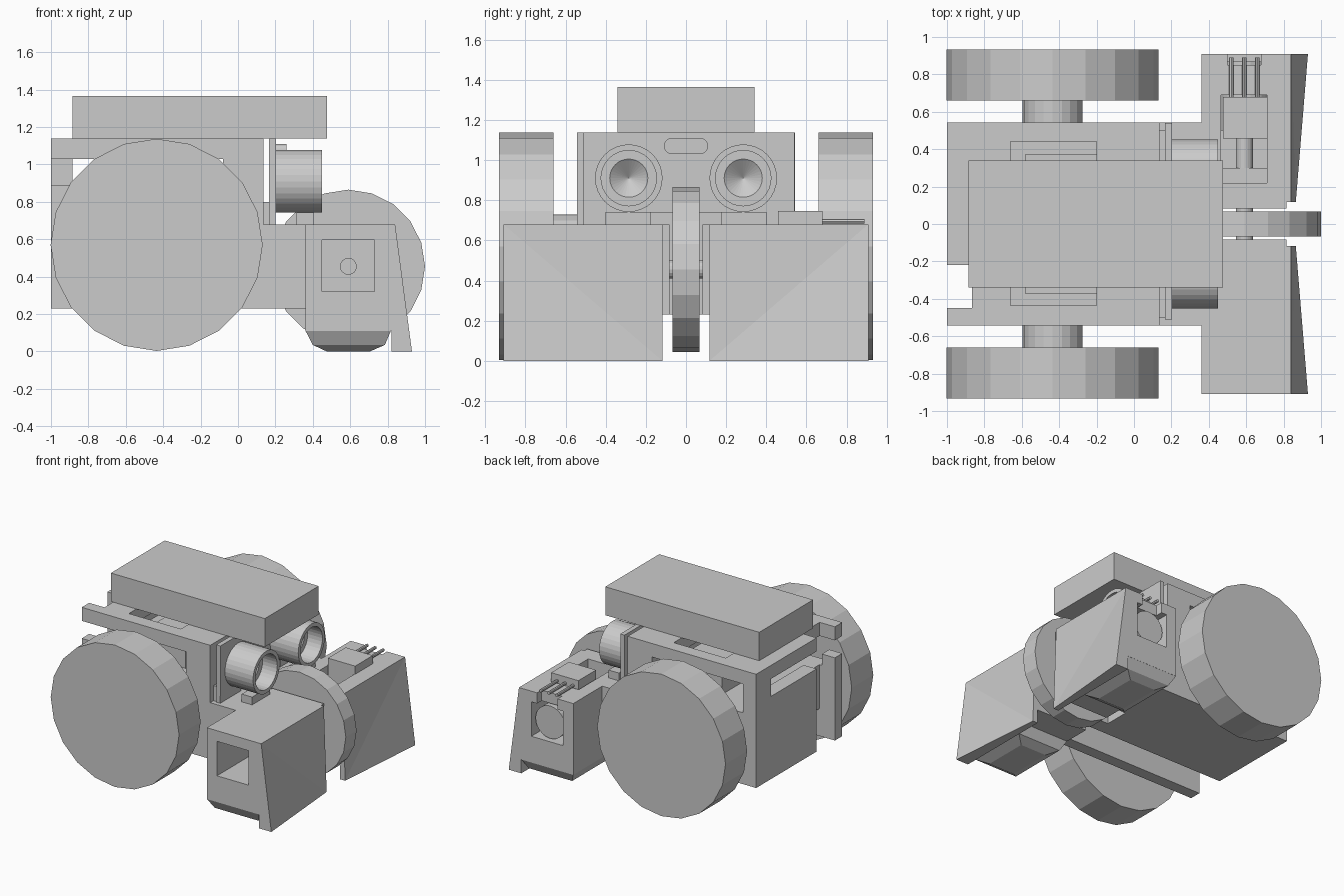
import bpy, bmesh, math
from mathutils import Matrix, Vector

if "Cube" in bpy.data.objects:
    bpy.data.objects.remove(bpy.data.objects["Cube"])

grey = bpy.data.materials.new("plain_grey")
grey.diffuse_color = (0.6, 0.6, 0.6, 1)
grey.use_nodes = True
grey.node_tree.nodes["Principled BSDF"].inputs["Base Color"].default_value = grey.diffuse_color


def finish(name, bm):
    bmesh.ops.recalc_face_normals(bm, faces=bm.faces)
    me = bpy.data.meshes.new(name)
    bm.to_mesh(me)
    bm.free()
    me.materials.append(grey)
    ob = bpy.data.objects.new(name, me)
    bpy.context.collection.objects.link(ob)
    return ob


def box(name, x0, x1, y0, y1, z0, z1):
    y0, y1 = min(y0, y1), max(y0, y1)
    bm = bmesh.new()
    bmesh.ops.create_cube(bm, size=1)
    for v in bm.verts:
        v.co = Vector(((x0 + x1) / 2 + v.co.x * (x1 - x0),
                       (y0 + y1) / 2 + v.co.y * (y1 - y0),
                       (z0 + z1) / 2 + v.co.z * (z1 - z0)))
    return finish(name, bm)


def rod(name, x, z, r, y0, y1, n=20):
    """Cylinder lying along y with a vertex at the top."""
    bm = bmesh.new()
    m = Matrix.Translation((x, (y0 + y1) / 2, z)) @ Matrix.Rotation(math.pi / 2, 4, 'X')
    bmesh.ops.create_cone(bm, cap_ends=True, segments=n, radius1=r, radius2=r,
                          depth=abs(y1 - y0), matrix=m)
    return finish(name, bm)


def cut(ob, *bounds):
    c = box("cutter", *bounds)
    c.hide_render = True
    mod = ob.modifiers.new("cut", 'BOOLEAN')
    mod.operation = 'DIFFERENCE'
    mod.solver = 'EXACT'
    mod.object = c
    bpy.context.view_layer.objects.active = ob
    bpy.ops.object.modifier_apply(modifier=mod.name)
    bpy.data.objects.remove(c, do_unlink=True)


def lathe_x(name, pts, y, z, n=32):
    """Spin an (x, radius) profile about an axis along x."""
    bm = bmesh.new()
    vs = [bm.verts.new((x, y, z + r)) for x, r in pts]
    es = [bm.edges.new(p) for p in zip(vs, vs[1:])]
    bmesh.ops.spin(bm, geom=vs + es, cent=(0, y, z), axis=(1, 0, 0),
                   angle=math.tau, steps=n, use_duplicate=False)
    bmesh.ops.remove_doubles(bm, verts=bm.verts, dist=1e-4)
    return finish(name, bm)


# chassis: tall box with side gap, roof holes, rear notch and lower slot
body = box("chassis", -1, 0.135, -0.543, 0.543, 0.23, 1.138)
cut(body, -0.885, -0.08, -0.7, 0.7, 0.80, 1.03)      # through gap under the roof
cut(body, -1.1, -0.8, -0.7, 0.355, 0.89, 1.03)       # rear window
cut(body, -1.1, -0.865, -0.45, -0.22, 0.1, 1.3)      # rear notch
cut(body, -1.1, 0.3, -0.45, -0.22, 0.1, 0.45)        # slot under the floor
cut(body, -0.66, -0.2, -0.435, 0.44, 0.9, 1.3)       # roof hole
box("motor_block", -0.58, -0.2, -0.375, 0.375, 0.79, 1.0)

# lower nose with a slot for the middle wheel
nose = box("nose", 0.135, 0.37, -0.543, 0.543, 0.23, 0.68)
cut(nose, 0.165, 0.5, -0.1, 0.1, 0.1, 0.9)
cut(nose, 0.1, 0.34, -0.45, -0.22, 0.1, 0.45)
box("nose_step", 0.135, 0.165, -0.5, 0.5, 0.68, 0.80)

# battery pack on the roof
box("battery_pack", -0.885, 0.475, -0.34, 0.34, 1.138, 1.365)

# distance sensor: board, two barrels and an oval crystal
box("sensor_board", 0.165, 0.202, -0.51, 0.54, 0.74, 1.138)
for i, y in enumerate((-0.51, 0.25)):
    box(f"board_foot_{i}", 0.165, 0.2, y, y + 0.26, 0.68, 0.74)
bm = bmesh.new()
for s in (-1, 1):
    for k in range(9):
        a = math.pi * (k / 8 - 0.5)
        for x in (0.2, 0.26):
            bm.verts.new((x, s * (0.07 + 0.04 * math.cos(a)), 1.07 + 0.04 * math.sin(a)))
bmesh.ops.convex_hull(bm, input=bm.verts)
finish("crystal", bm)

barrel = [(0.2, 0), (0.2, 0.168), (0.45, 0.168), (0.45, 0.138),
          (0.32, 0.138), (0.32, 0.095), (0.25, 0)]

# pieces found on both sides
for s, side in ((-1, "front"), (1, "back")):
    # big wheels
    rod(f"{side}_axle_stub", -0.435, 0.57, 0.16, s * 0.5, s * 0.67)
    rod(f"{side}_wheel", -0.435, 0.57, 0.567, s * 0.66, s * 0.932)
    # sensor barrel and its rest
    lathe_x(f"{side}_sensor_barrel", barrel, s * 0.285, 0.91)
    box(f"{side}_barrel_rest", 0.313, 0.405, s * 0.175, s * 0.4, 0.67, 0.742)

    # wedge block with a twisted leading face
    bm = bmesh.new()
    yi, yo = s * 0.117, s * 0.908
    v = [bm.verts.new(c) for c in (
        (0.36, yi, 0), (0.865, yi, 0), (0.84, yi, 0.68), (0.36, yi, 0.68),
        (0.36, yo, 0), (0.93, yo, 0), (0.84, yo, 0.68), (0.36, yo, 0.68))]
    for f in ((0, 1, 2, 3), (4, 5, 6, 7), (0, 1, 5, 4), (3, 2, 6, 7),
              (0, 3, 7, 4), (1, 2, 6), (1, 6, 5)):
        bm.faces.new([v[i] for i in f])
    block = finish(f"{side}_wedge_block", bm)
    cut(block, 0.2, 0.82, 0, s * 1.1, -0.1, 0.11)             # open underside
    cut(block, 0.45, 0.73, s * 0.3, s * 1.1, 0.32, 0.595)     # side window
    if s > 0:
        cut(block, 0.465, 0.71, 0.22, 0.69, 0.5, 0.8)         # pocket in the top
        cut(block, 0.5, 0.68, 0.85, 1.0, 0.5, 0.8)            # notch for the pins

    # thin inner cheek beside the middle wheel
    box(f"{side}_cheek", 0.36, 0.815, s * 0.082, s * 0.12, 0.23, 0.679)

    # chamfered foot under the block
    bm = bmesh.new()
    for x0, x1, y0, y1, z in ((0.36, 0.818, 0.33, 0.908, 0.112),
                              (0.40, 0.785, 0.37, 0.865, 0.035),
                              (0.475, 0.705, 0.44, 0.80, 0.0)):
        for x in (x0, x1):
            for y in (y0, y1):
                bm.verts.new((x, s * y, z))
    bmesh.ops.convex_hull(bm, input=bm.verts)
    finish(f"{side}_foot", bm)

# middle wheel on its axle
rod("middle_wheel", 0.59, 0.455, 0.41, -0.068, 0.068)
rod("middle_axle", 0.59, 0.455, 0.045, -0.32, 0.86, 16)

# rotary sensor in the back block, with three pins
rod("rotary_disc", 0.59, 0.455, 0.13, 0.5, 0.87, 24)
box("rotary_sensor", 0.475, 0.715, 0.457, 0.68, 0.5, 0.745)
for i, x in enumerate((0.52, 0.59, 0.66)):
    rod(f"pin_{i}", x, 0.695, 0.012, 0.67, 0.89, 8)
